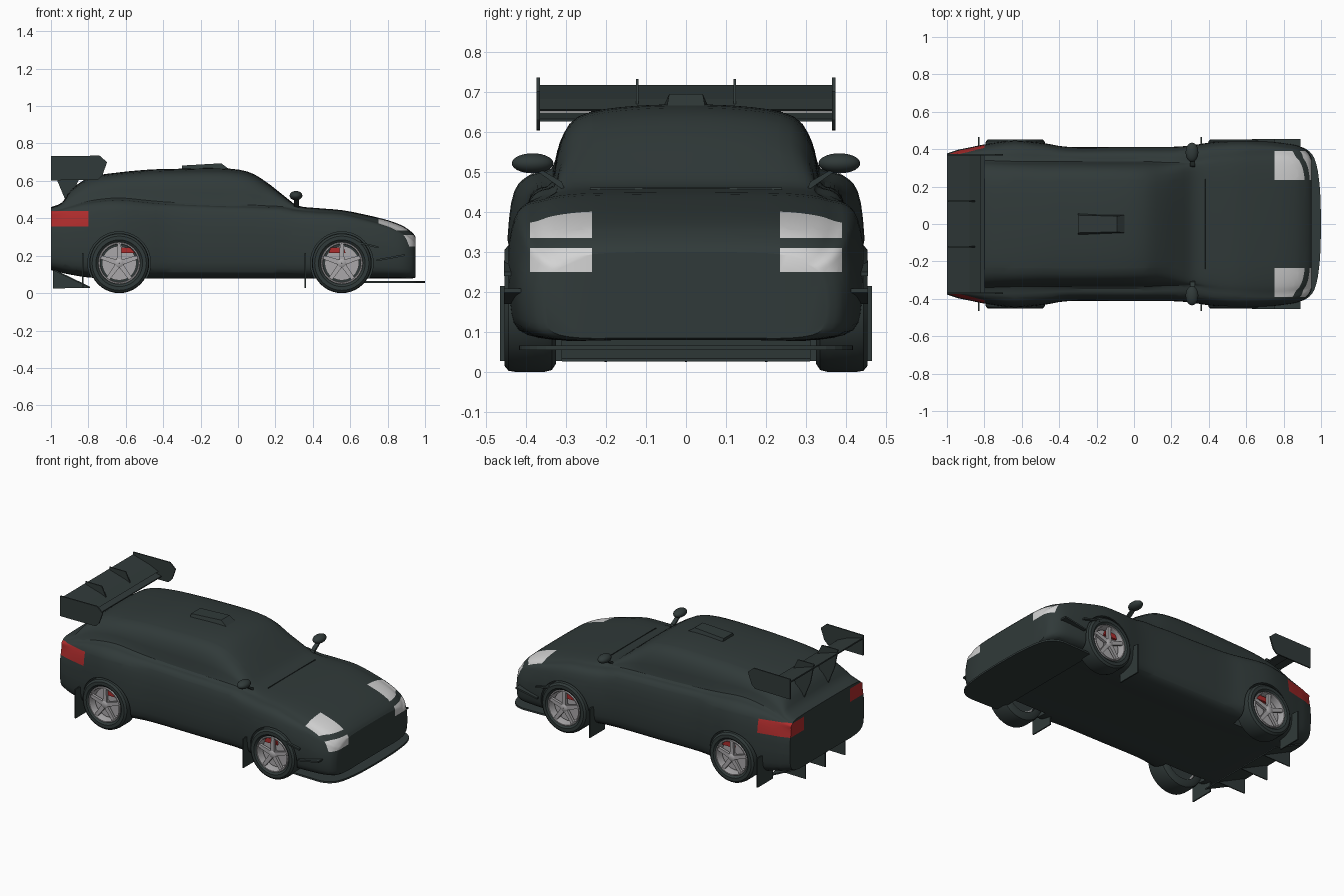
import bpy, bmesh, math
from mathutils import Vector, Matrix

if "Cube" in bpy.data.objects:
    bpy.data.objects.remove(bpy.data.objects["Cube"], do_unlink=True)


def material(name, rgb):
    m = bpy.data.materials.new(name)
    m.use_nodes = True
    m.diffuse_color = (*rgb, 1)
    m.node_tree.nodes["Principled BSDF"].inputs["Base Color"].default_value = (*rgb, 1)
    return m


DARK = material("dark paint", (.03, .042, .041))
WHITE = material("headlight white", (.65, .65, .65))
RED = material("light red", (.42, .025, .025))
METAL = material("rim metal", (.4, .39, .4))


def make(name, verts, faces, mat=DARK, angle=30):
    mesh = bpy.data.meshes.new(name)
    mesh.from_pydata([tuple(v) for v in verts], [], faces)
    bm = bmesh.new()
    bm.from_mesh(mesh)
    bmesh.ops.recalc_face_normals(bm, faces=bm.faces)
    bm.to_mesh(mesh)
    bm.free()
    mesh.materials.append(mat)
    ob = bpy.data.objects.new(name, mesh)
    bpy.context.collection.objects.link(ob)
    if angle:
        smooth(ob, angle)
    return ob


def smooth(ob, angle):
    bpy.ops.object.select_all(action='DESELECT')
    ob.select_set(True)
    bpy.context.view_layer.objects.active = ob
    bpy.ops.object.shade_smooth_by_angle(angle=math.radians(angle))


def prism(name, profile, axis, lo, hi, mat=DARK):
    """Extrude a 2D outline along one axis."""
    place = {'x': lambda a, b, t: (t, a, b), 'y': lambda a, b, t: (a, t, b),
             'z': lambda a, b, t: (a, b, t)}[axis]
    n = len(profile)
    verts = [place(a, b, t) for t in (lo, hi) for a, b in profile]
    faces = [list(range(n)), list(range(n, 2 * n))]
    faces += [(i, (i + 1) % n, n + (i + 1) % n, n + i) for i in range(n)]
    return make(name, verts, faces, mat, 0)


def lathe(name, profile, x, side, mat, z=.16, n=40):
    """Spin a (radius, y) profile around a wheel axle."""
    verts, k = [], len(profile)
    for i in range(n):
        a = math.tau * i / n
        verts += [(x + r * math.cos(a), side * y, z + r * math.sin(a)) for r, y in profile]
    faces = [(i * k + j, i * k + (j + 1) % k, (i + 1) % n * k + (j + 1) % k, (i + 1) % n * k + j)
             for i in range(n) for j in range(k)]
    return make(name, verts, faces, mat, 35)


def spline(pts, steps, closed):
    """Catmull-Rom curve through points of any dimension."""
    n, out = len(pts), []
    at = (lambda i: pts[i % n]) if closed else (lambda i: pts[min(max(i, 0), n - 1)])
    for i in range(n if closed else n - 1):
        p, q, r, s = at(i - 1), at(i), at(i + 1), at(i + 2)
        for j in range(steps):
            t = j / steps
            out.append([b + .5 * t * (c - a + t * (2 * a - 5 * b + 4 * c - d + t * (3 * (b - c) + d - a)))
                        for a, b, c, d in zip(p, q, r, s)])
    return out if closed else out + [pts[-1]]


# Body stations: x, floor, half width, belt height, glass half width, roof half width, top
stations = [
    (-1, .125, .375, .435, .35, .3, .46), (-.94, .11, .395, .45, .35, .3, .485),
    (-.89, .1, .405, .465, .345, .27, .555), (-.79, .085, .425, .49, .34, .26, .62),
    (-.64, .08, .445, .505, .335, .265, .645), (-.48, .08, .43, .49, .335, .265, .66),
    (-.35, .08, .41, .48, .335, .27, .664), (-.1, .08, .41, .47, .335, .27, .668),
    (.05, .08, .41, .467, .335, .265, .65), (.15, .08, .41, .463, .33, .26, .595),
    (.24, .08, .412, .46, .33, .27, .525), (.32, .08, .42, .445, .33, .28, .468),
    (.42, .08, .435, .435, .35, .26, .455), (.56, .08, .445, .425, .36, .26, .443),
    (.7, .08, .44, .39, .37, .26, .415), (.8, .08, .43, .36, .37, .26, .39),
    (.88, .08, .415, .325, .36, .26, .36), (.93, .08, .385, .29, .34, .25, .325),
    (.95, .085, .35, .265, .31, .23, .3)]


def section(x, b, m, belt, g, r, top):
    h, d = belt - b, top - belt
    half = [(0, b), (.4 * m, b), (.75 * m, b), (.95 * m, b + .08 * h), (m, b + .3 * h),
            (m, b + .62 * h), (.965 * m, b + .87 * h), ((m + g) / 2, belt - .03 * h),
            (g, belt + .03 * d), (.55 * g + .45 * r + .01, belt + .5 * d),
            (r, belt + .84 * d), (.6 * r, belt + .965 * d), (0, top)]
    ring = half + [(-y, z) for y, z in half[-2:0:-1]]
    return [(x, y, z) for y, z in spline(ring, 3, True)]


rings = [section(*s) for s in spline(stations, 3, False)]
k = len(rings[0])
faces = [(i * k + j, i * k + (j + 1) % k, (i + 1) * k + (j + 1) % k, (i + 1) * k + j)
         for i in range(len(rings) - 1) for j in range(k)]
last = (len(rings) - 1) * k
faces += [list(range(k)), list(range(last, last + k))]
body = make("body", [v for ring in rings for v in ring], faces, angle=0)

# Wheel arches cut out of the body
AXLES = {"front": .555, "rear": -.635}
for x in AXLES.values():
    for side in (-1, 1):
        arch = [(x + .168 * math.cos(math.tau * i / 40), .16 + .168 * math.sin(math.tau * i / 40))
                for i in range(40)]
        cutter = prism("arch_cutter", arch, 'y', *sorted((side * .3, side * .6)))
        cutter.hide_render = True
        mod = body.modifiers.new("arch", 'BOOLEAN')
        mod.object, mod.operation, mod.solver = cutter, 'DIFFERENCE', 'EXACT'
        bpy.context.view_layer.objects.active = body
        bpy.ops.object.modifier_apply(modifier=mod.name)
        bpy.data.objects.remove(cutter, do_unlink=True)

# Lamps cut into the body faces
while len(body.data.materials) > 1:
    body.data.materials.pop()
body.data.materials.append(WHITE)
body.data.materials.append(RED)
bm = bmesh.new()
bm.from_mesh(body.data)
cuts = [(0, v) for v in (.75, -.8)] + [(1, s * v) for s in (-1, 1) for v in (.235, .39)]
cuts += [(2, v) for v in (.25, .31, .335, .355, .44)]
for axis, v in cuts:
    n = Vector((0, 0, 0))
    n[axis] = 1
    bmesh.ops.bisect_plane(bm, geom=bm.verts[:] + bm.edges[:] + bm.faces[:],
                           plane_co=n * v, plane_no=n, dist=1e-5)
for f in bm.faces:
    x, y, z = f.calc_center_median()
    f.material_index = 0
    if x > .75 and .235 < abs(y) < .39 and z > .25 and not .31 < z < .335:
        f.material_index = 1
    if x < -.8 and abs(y) > .235 and .355 < z < .44:
        f.material_index = 2
bm.to_mesh(body.data)
bm.free()
smooth(body, 30)

# Wheels
tyre = [(.11, .44), (.125, .453), (.145, .453), (.157, .443), (.16, .425), (.16, .355),
        (.155, .335), (.14, .325), (.11, .325)]
rim = [(.113, .44), (.11, .45), (.104, .45), (.1, .44), (.1, .34), (.113, .34)]
for end, x in AXLES.items():
    for side, label in ((-1, "right"), (1, "left")):
        tag = f"{end}_{label}_"
        lathe(tag + "tyre", tyre, x, side, DARK)
        lathe(tag + "rim", rim, x, side, METAL)
        lathe(tag + "brake_disc", [(.001, .4), (.092, .4), (.092, .41), (.001, .41)], x, side, METAL)
        lathe(tag + "wheel_back", [(.001, .34), (.11, .34), (.11, .345), (.001, .345)], x, side, DARK)
        lathe(tag + "hub", [(.001, .42), (.026, .42), (.024, .444), (.015, .45), (.001, .45)],
              x, side, METAL, n=20)
        for i in range(5):
            a = math.pi / 2 + math.tau * i / 5
            u, v = Vector((math.cos(a), math.sin(a))), Vector((-math.sin(a), math.cos(a)))
            outline = [Vector((x, .16)) + u * r + v * w
                       for r, w in ((.01, .014), (.106, .01), (.106, -.01), (.01, -.014))]
            prism(tag + f"spoke_{i + 1}", outline, 'y', *sorted((side * .428, side * .445)), METAL)
        c = x + (.04 if end == "rear" else -.025)
        prism(tag + "caliper", [(c - .045, .215), (c + .045, .215), (c + .035, .245), (c - .035, .245)],
              'y', *sorted((side * .405, side * .425)), RED)
        # Mud flap behind each wheel
        fx = x - .195
        prism(tag + "mud_flap", [(side * .31, .028), (side * .465, .028), (side * .465, .215),
                                 (side * .31, .215)], 'x', fx - .004, fx + .004)

# Roof scoop
scoop = [(-.3, -.06, .655), (-.03, -.05, .65), (-.03, .05, .65), (-.3, .06, .655),
         (-.3, -.047, .682), (-.09, -.042, .694), (-.09, .042, .694), (-.3, .047, .682)]
make("roof_scoop", scoop, [(0, 1, 2, 3), (4, 5, 6, 7), (0, 1, 5, 4), (1, 2, 6, 5),
                           (2, 3, 7, 6), (3, 0, 4, 7)], angle=0)

# Wiper line at the windscreen base
prism("wiper", [(.373, .44), (.387, .44), (.38, .461)], 'y', -.24, .24)

# Front splitter with a curved edge
edge = spline([(.66, .41), (.8, .415), (.9, .41), (.965, .35), (.993, .2), (1, 0)], 4, False)
prism("front_splitter", edge + [(x, -y) for x, y in edge[-2::-1]], 'z', .055, .066)

# Rear wing
prism("wing_blade", [(-1, .708), (-1, .717), (-.88, .682), (-.82, .655), (-.85, .65), (-.91, .67)],
      'y', -.37, .37)
prism("wing_lower_blade", [(-.87, .648), (-.8, .632), (-.8, .625), (-.87, .638)], 'y', -.365, .365)
endplate = [(-1, .732), (-.74, .735), (-.7, .7), (-.725, .63), (-.75, .605), (-1, .603)]
strut = [(-.92, .49), (-.88, .54), (-.85, .61), (-.85, .67), (-.88, .732), (-.995, .732), (-.97, .61)]

# Rear diffuser plate
prism("diffuser", [(-.79, .026), (-.79, .034), (-.99, .13), (-.99, .122)], 'y', -.31, .31)
for i, y in enumerate((-.2, 0, .2)):
    prism(f"diffuser_fin_{i + 1}", [(-.79, .028), (-.99, .125), (-.99, .025)], 'y', y - .003, y + .003)

for side, label in ((-1, "right"), (1, "left")):
    span = lambda a, b: sorted((side * a, side * b))
    prism(f"wing_endplate_{label}", endplate, 'y', *span(.365, .373))
    prism(f"wing_strut_{label}", strut, 'y', *span(.118, .125))
    # Bumper canards
    prism(f"upper_canard_{label}", [(.63, .268), (.63, .278), (.75, .25), (.75, .24)],
          'y', *span(.41, .455))
    prism(f"lower_canard_{label}", [(.74, .17), (.74, .18), (.89, .208), (.89, .198)],
          'y', *span(.36, .455))
    # Door mirror and stalk
    prism(f"mirror_stalk_{label}", [(side * .3, .45), (side * .31, .475), (side * .37, .51),
                                    (side * .37, .5)], 'x', .3, .325)
    bpy.ops.mesh.primitive_uv_sphere_add(segments=24, ring_count=14, location=(.31, side * .383, .521))
    mirror = bpy.context.object
    mirror.name = f"door_mirror_{label}"
    mirror.data.transform(Matrix.Diagonal((.034, .052, .025, 1)))
    mirror.data.materials.append(DARK)
    smooth(mirror, 30)
